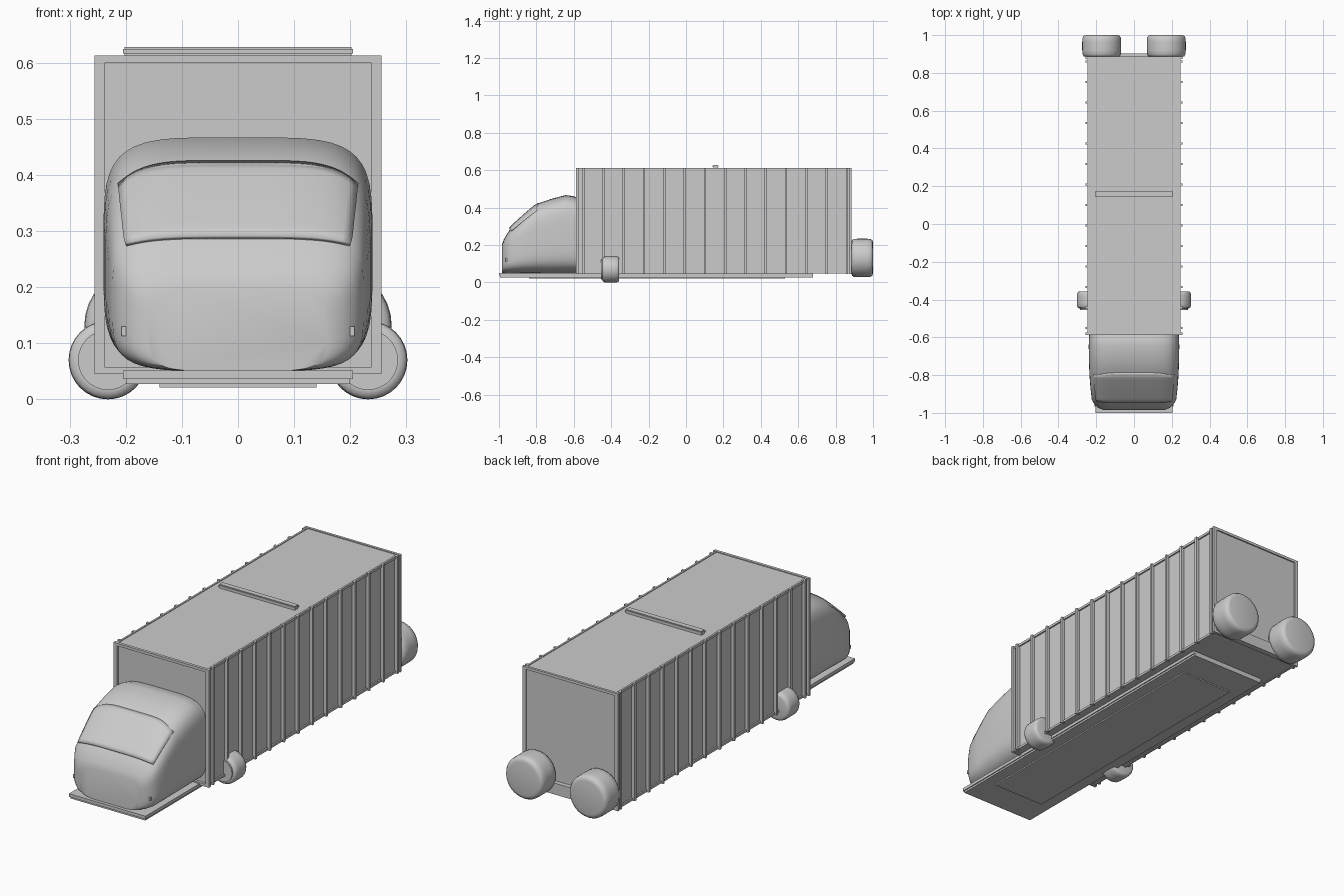
import bpy, bmesh, math
from mathutils import Vector
from mathutils.bvhtree import BVHTree

if "Cube" in bpy.data.objects:
    bpy.data.objects.remove(bpy.data.objects["Cube"])


def make(name, bm, smooth=None):
    bmesh.ops.recalc_face_normals(bm, faces=bm.faces)
    me = bpy.data.meshes.new(name)
    bm.to_mesh(me)
    bm.free()
    ob = bpy.data.objects.new(name, me)
    bpy.context.collection.objects.link(ob)
    if smooth:
        bpy.ops.object.select_all(action='DESELECT')
        ob.select_set(True)
        bpy.context.view_layer.objects.active = ob
        bpy.ops.object.shade_smooth_by_angle(angle=math.radians(smooth))
    return ob


def add_box(bm, x0, x1, y0, y1, z0, z1):
    vs = bmesh.ops.create_cube(bm, size=1)['verts']
    for v in vs:
        v.co = Vector(((x0 + x1) / 2 + v.co.x * (x1 - x0),
                       (y0 + y1) / 2 + v.co.y * (y1 - y0),
                       (z0 + z1) / 2 + v.co.z * (z1 - z0)))


def boxes(name, *dims):
    bm = bmesh.new()
    for d in dims:
        add_box(bm, *d)
    return make(name, bm)


def loft(rings):
    bm = bmesh.new()
    rows = [[bm.verts.new(p) for p in r] for r in rings]
    n = len(rows[0])
    for a, b in zip(rows, rows[1:]):
        for i in range(n):
            bm.faces.new((a[i], a[(i + 1) % n], b[(i + 1) % n], b[i]))
    bm.faces.new(rows[0])
    bm.faces.new(rows[-1])
    return bm


# Cargo box
boxes("cargo_box", (-.24, .24, -.575, .88, .05, .609))

# Side posts and rails
side = []
for s in (-1, 1):
    a, b, r = sorted((s * .238, s * .256)), None, sorted((s * .238, s * .247))
    for i in range(14):
        y = -.55 + i * .1085
        side.append((*a, y - .006, y + .006, .045, .613))
    for z0, z1 in ((.047, .058), (.6, .612)):
        side.append((*r, -.575, .88, z0, z1))
boxes("side_posts_and_rails", *side)

# End frames
for name, y0, y1 in (("front_frame", -.588, -.574), ("rear_frame", .874, .886)):
    boxes(name, (-.256, -.237, y0, y1, .045, .613), (.237, .256, y0, y1, .045, .613),
          (-.237, .237, y0, y1, .6, .613), (-.237, .237, y0, y1, .045, .057))

# Roof bar, chassis plates and rear bar
boxes("roof_bar", (-.205, .205, .143, .174, .616, .624), (-.202, .202, .146, .171, .607, .628))
boxes("chassis_plate", (-.205, .205, -1, .68, .036, .051), (-.2, .2, -.995, .68, .027, .04))
boxes("under_panel", (-.14, .14, -.84, .53, .021, .03))
boxes("rear_bar", (-.205, .205, .88, .902, .045, .1))

# Rounded cab: superellipse sections from back to nose
stations = [(-.58, .238, .455), (-.61, .239, .463), (-.645, .24, .467), (-.72, .239, .447),
            (-.80, .236, .42), (-.865, .231, .361), (-.93, .224, .298), (-.958, .208, .258),
            (-.975, .187, .228), (-.985, .16, .20)]
rings = []
for y, w, top in stations:
    h = (top - .05) / 2
    ring = []
    for i in range(48):
        t = 2 * math.pi * (i + .5) / 48
        c, s = math.cos(t), math.sin(t)
        ring.append((w * math.copysign(abs(c) ** (2 / 4.5), c), y,
                     .05 + h + h * math.copysign(abs(s) ** (2 / 4.5), s)))
    rings.append(ring)
bm = loft(rings)
bmesh.ops.recalc_face_normals(bm, faces=bm.faces)
tree = BVHTree.FromBMesh(bm)
make("cab", bm, 50)

# Raised windscreen laid over the cab
bm = bmesh.new()
NU, NV, grid = 28, 10, []
for j in range(NV + 1):
    v = j / NV
    row = []
    for i in range(NU + 1):
        u = 2 * i / NU - 1
        low = .286 - .012 * abs(u) ** 4
        high = .424 - .04 * abs(u) ** 5
        x, z = u * (.198 + .015 * v), low + (high - low) * v
        hit, nor = tree.ray_cast(Vector((x, -2, z)), Vector((0, 1, 0)))[:2]
        row.append(bm.verts.new(hit + nor * (.009 - .007 * v)))
    grid.append(row)
for j in range(NV):
    for i in range(NU):
        bm.faces.new((grid[j][i], grid[j][i + 1], grid[j + 1][i + 1], grid[j + 1][i]))
screen = make("windscreen", bm, 50)
m = screen.modifiers.new("thickness", 'SOLIDIFY')
m.thickness, m.offset = .008, -1 if screen.data.polygons[0].normal.y < 0 else 1

# Small front markers
for s, n in ((-1, "left"), (1, "right")):
    x = s * .204
    hit = tree.ray_cast(Vector((x, -2, .121)), Vector((0, 1, 0)))[0]
    boxes(n + "_marker", (x - .004, x + .004, hit.y - .004, hit.y + .01, .113, .13))


# Wheels: rounded drums turned about y, with a slim hub disc
def wheel(name, x, z, r, y0, y1, hub_y):
    L = y1 - y0
    prof = [(.78, 0), (.92, .03), (.985, .12), (1, .3), (1, .7), (.985, .88), (.92, .97), (.78, 1)]
    def ring(rad, y):
        return [(x + rad * math.cos(2 * math.pi * k / 32), y,
                 z + rad * math.sin(2 * math.pi * k / 32)) for k in range(32)]
    make(name, loft([ring(r * f, y0 + L * t) for f, t in prof]), 60)
    make(name + "_hub", loft([ring(r * .76, hub_y), ring(r * .76, y0 + .02)]), 40)


for s, n in ((-1, "left"), (1, "right")):
    wheel("front_wheel_" + n, s * .232, .07, .07, -.447, -.357, -.454)
    wheel("rear_wheel_" + n, s * .171, .131, .103, .884, 1.0, .878)
